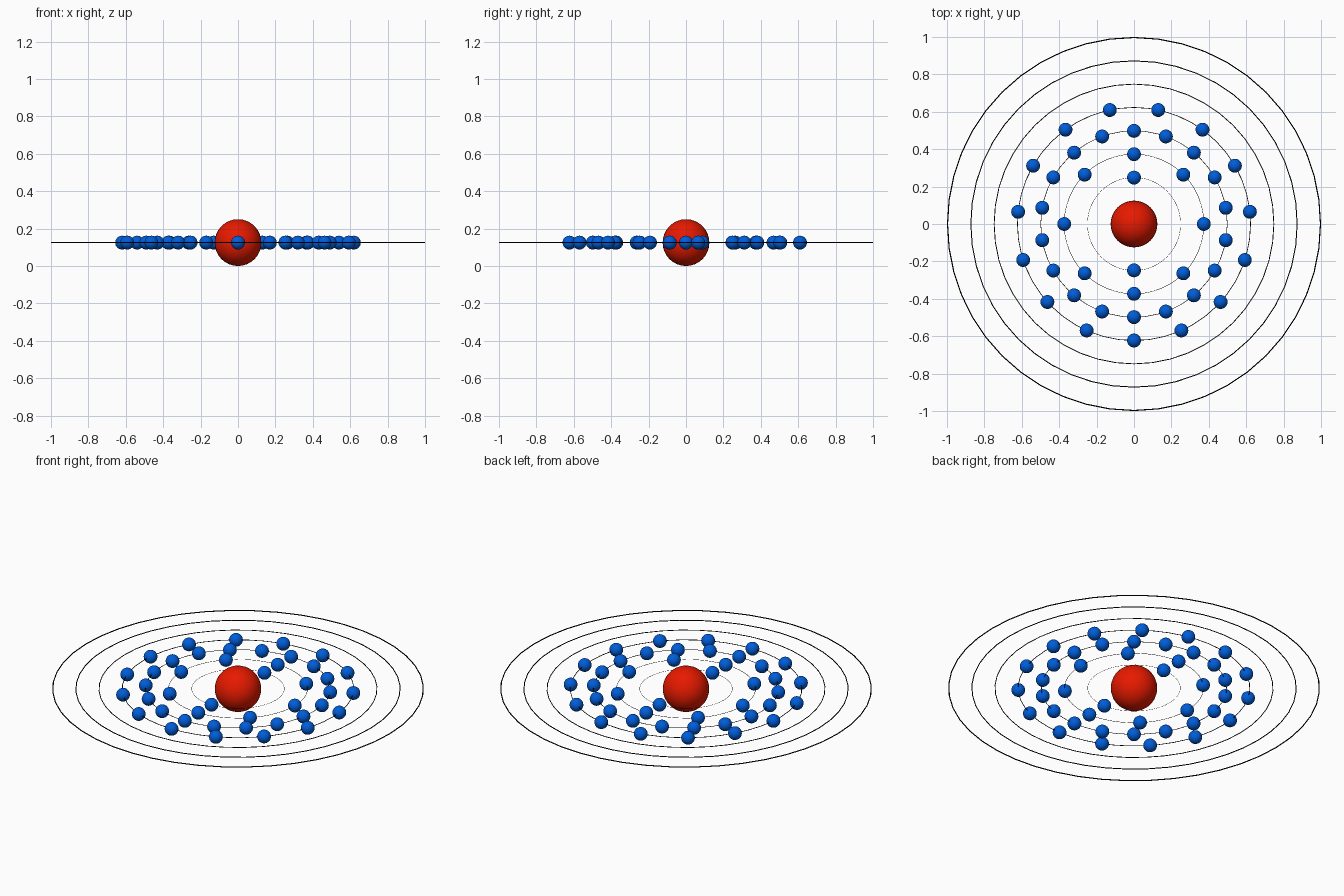
import bpy
from math import cos, sin, radians

if "Cube" in bpy.data.objects:
    bpy.data.objects.remove(bpy.data.objects["Cube"])

CENTRE_Z = 0.125


def material(name, rgb):
    m = bpy.data.materials.new(name)
    m.diffuse_color = (*rgb, 1)
    m.use_nodes = True
    m.node_tree.nodes["Principled BSDF"].inputs["Base Color"].default_value = m.diffuse_color
    return m


red = material("red", (0.8, 0.01, 0.0))
blue = material("blue", (0.0, 0.11, 0.7))
black = material("black", (0.0, 0.0, 0.0))


def finish(name, mat):
    ob = bpy.context.object
    ob.name = name
    ob.data.materials.append(mat)
    bpy.ops.object.shade_smooth()
    return ob


# Nucleus
bpy.ops.mesh.primitive_uv_sphere_add(segments=32, ring_count=16, radius=0.125,
                                     location=(0, 0, CENTRE_Z))
finish("nucleus", red)

# Orbit rings: wire thickness scales with ring size
for i in range(7):
    r = 0.25 + 0.125 * i
    wire = 0.003 * r
    bpy.ops.mesh.primitive_torus_add(major_segments=48, minor_segments=8,
                                     major_radius=r - wire, minor_radius=wire,
                                     location=(0, 0, CENTRE_Z))
    finish(f"orbit_ring_{i + 1}", black)

# Electrons: evenly spaced on the four inner rings, first one at the front
bpy.ops.mesh.primitive_uv_sphere_add(segments=32, ring_count=16, radius=0.037)
master = finish("electron", blue)
for i, count in enumerate((2, 8, 18, 15)):
    r = 0.25 + 0.125 * i - 0.002
    for k in range(count):
        a = radians(-90 + 360 * k / count)
        ob = master.copy()
        ob.name = f"electron_{i + 1}_{k + 1}"
        ob.location = (r * cos(a), r * sin(a), CENTRE_Z)
        bpy.context.collection.objects.link(ob)
bpy.data.objects.remove(master)
